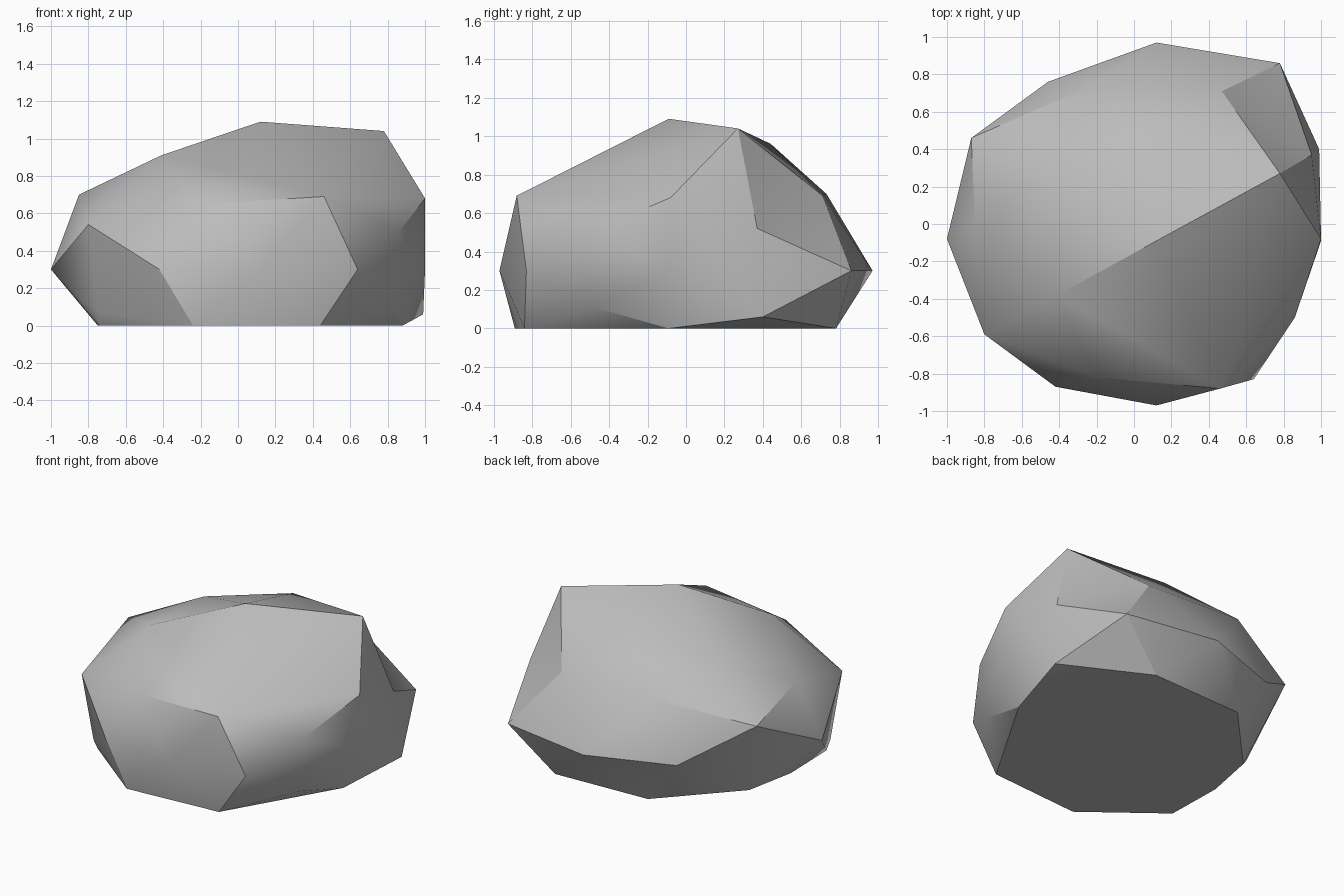
import bpy, bmesh, math
from mathutils import Vector

cube = bpy.data.objects.get("Cube")
if cube:
    bpy.data.objects.remove(cube, do_unlink=True)

# Stone colour
stone = bpy.data.materials.new("stone_grey")
stone.use_nodes = True
grey = (0.5, 0.5, 0.5, 1)
stone.diffuse_color = grey
stone.node_tree.nodes["Principled BSDF"].inputs["Base Color"].default_value = grey

# Corners of the boulder, ring by ring
peak, ridge, dent, shoulder, hip = (Vector(p) for p in (
    (.12, -.09, 1.09), (.78, .27, 1.04), (.95, .37, .52),
    (.47, .71, .69), (.78, .86, .3)))
crown = [(.12, .44, .96), (-.45, .27, .85), (-.41, -.38, .91)]
upper = [(1, -.08, .68), (-.25, .73, .7), (-.87, .46, .57), (-.85, 0, .7),
         (-.8, -.59, .54), (-.2, -.82, .65), (.46, -.88, .69), (.86, -.5, .5)]
waist = [(x, y, .3) for x, y in (
    (1, -.09), (.12, .97), (-.46, .76), (-1, -.08),
    (-.42, -.87), (.12, -.97), (.64, -.83))]
lower = [(.99, .4, .06), (.82, -.48, .11), (-.75, -.53, .07)]
base = [(x, y, 0) for x, y in (
    (.88, -.09), (.44, -.84), (-.24, -.89), (-.74, -.5),
    (-.75, -.09), (-.68, .27), (-.23, .75), (.47, .78))]

# Wrap the corners in a faceted skin
bm = bmesh.new()
for p in [peak, ridge, dent, shoulder, hip] + crown + upper + waist + lower + base:
    bm.verts.new(p)
bmesh.ops.convex_hull(bm, input=bm.verts[:])
bmesh.ops.delete(bm, geom=[v for v in bm.verts if not v.link_faces], context='VERTS')

# Turn the edge across the hollow at the back so that it sinks inwards
def corner(p):
    return min(bm.verts, key=lambda v: (v.co - p).length)

across = bm.edges.get((corner(ridge), corner(hip)))
if across:
    bmesh.ops.rotate_edges(bm, edges=[across], use_ccw=False)

bmesh.ops.recalc_face_normals(bm, faces=bm.faces[:])
mesh = bpy.data.meshes.new("boulder")
bm.to_mesh(mesh)
bm.free()
mesh.materials.append(stone)

boulder = bpy.data.objects.new("boulder", mesh)
bpy.context.collection.objects.link(boulder)
bpy.ops.object.select_all(action='DESELECT')
boulder.select_set(True)
bpy.context.view_layer.objects.active = boulder
bpy.ops.object.shade_smooth_by_angle(angle=math.radians(30))
